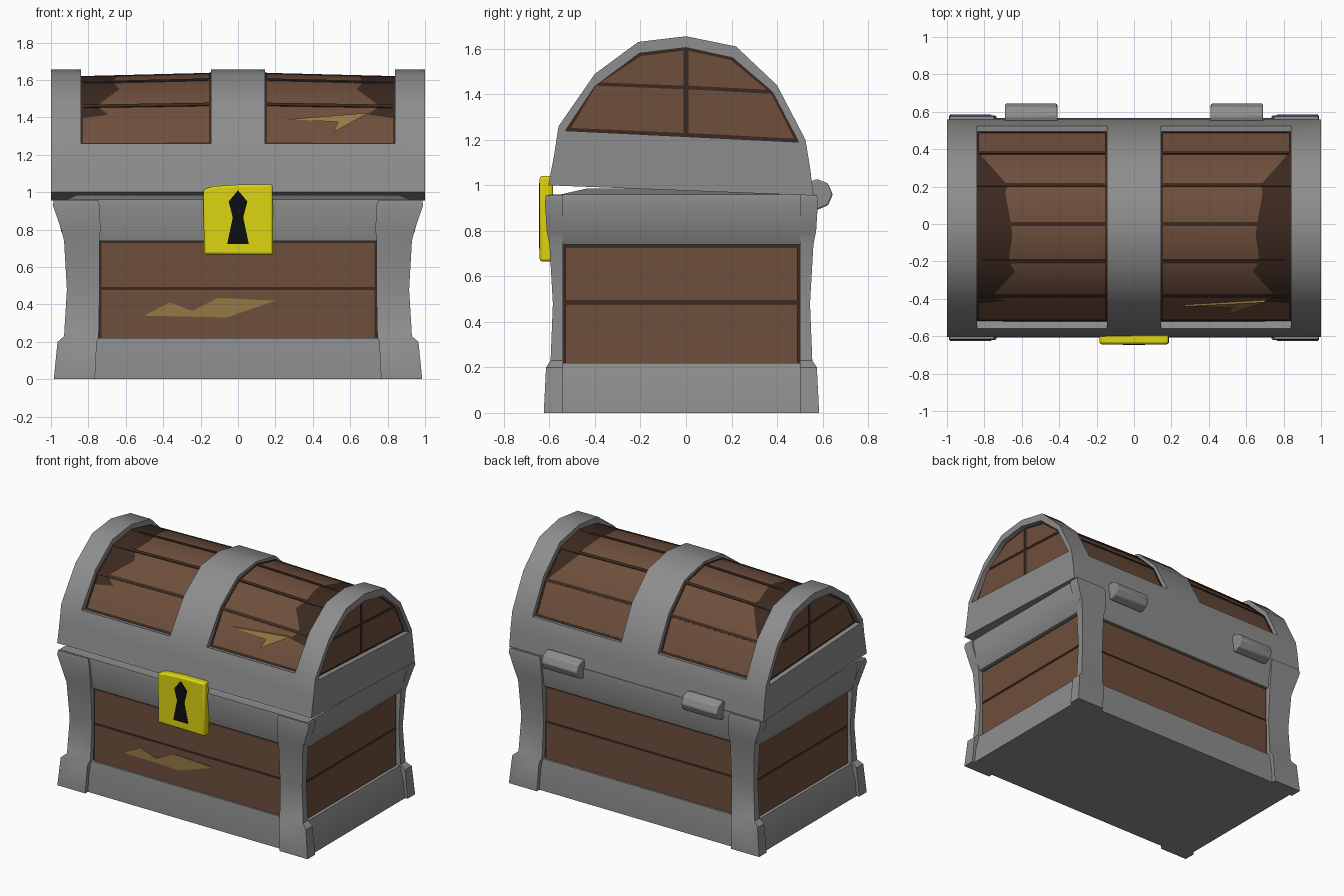
import bpy, bmesh, math
from mathutils import Vector

if "Cube" in bpy.data.objects:
    bpy.data.objects.remove(bpy.data.objects["Cube"])

Y0 = -0.02  # centre line of the body in depth


def material(name, colour):
    m = bpy.data.materials.new(name)
    m.diffuse_color = (*colour, 1)
    m.use_nodes = True
    m.node_tree.nodes["Principled BSDF"].inputs["Base Color"].default_value = m.diffuse_color
    return m


METAL = material("grey_metal", (0.27, 0.27, 0.27))
WOOD = material("wood", (0.155, 0.077, 0.045))
SEAM = material("dark_wood", (0.045, 0.022, 0.014))
GOLD = material("brass", (0.72, 0.66, 0.005))
CHIP = material("bare_wood", (0.30, 0.19, 0.06))
BLACK = material("keyhole_black", (0.004, 0.004, 0.006))


def finish(name, bm, mats, mirror="", loc=(0, 0, 0), bevel=0):
    """Turn a bmesh into a smooth-shaded object with optional bevel and mirror."""
    bmesh.ops.recalc_face_normals(bm, faces=bm.faces)
    me = bpy.data.meshes.new(name)
    bm.to_mesh(me)
    bm.free()
    ob = bpy.data.objects.new(name, me)
    ob.location = loc
    bpy.context.collection.objects.link(ob)
    for m in mats:
        me.materials.append(m)
    bpy.ops.object.select_all(action='DESELECT')
    ob.select_set(True)
    bpy.context.view_layer.objects.active = ob
    bpy.ops.object.shade_smooth_by_angle(angle=math.radians(40))
    if bevel:
        b = ob.modifiers.new("bevel", 'BEVEL')
        b.width = bevel
        b.segments = 2
    if mirror:
        m = ob.modifiers.new("mirror", 'MIRROR')
        m.use_axis = ("x" in mirror, "y" in mirror, False)
        m.use_mirror_merge = False


def loft(name, rings, mat=METAL, **kw):
    """Skin equal-sized rings of points into a closed solid."""
    bm = bmesh.new()
    rows = [[bm.verts.new(p) for p in ring] for ring in rings]
    n = len(rows[0])
    for a, b in zip(rows, rows[1:]):
        for i in range(n):
            j = (i + 1) % n
            bm.faces.new((a[i], a[j], b[j], b[i]))
    bm.faces.new(rows[0])
    bm.faces.new(rows[-1])
    finish(name, bm, [mat], **kw)


def prism_x(name, yz, x0, x1, mat=METAL, **kw):
    loft(name, [[(x, y, z) for y, z in yz] for x in (x0, x1)], mat, **kw)


def prism_y(name, xz, y0, y1, mat=METAL, **kw):
    loft(name, [[(x, y, z) for x, z in xz] for y in (y0, y1)], mat, **kw)


def rect(a0, a1, b0, b1):
    return [(a0, b0), (a1, b0), (a1, b1), (a0, b1)]


def tapered(name, levels, mat=METAL):
    """Stack of centred rectangles: (z, half width, half depth)."""
    loft(name, [[(x, y, z) for x, y in rect(-w, w, -d, d)] for z, w, d in levels], mat, loc=(0, Y0, 0))


# Body: dark core, base strip, flared rim, inner tray
tapered("body_core", [(0.02, 0.895, 0.54), (0.95, 0.895, 0.54)], SEAM)
tapered("base_band", [(0, 0.965, 0.575), (0.1, 0.955, 0.573), (0.22, 0.925, 0.56)])
tapered("rim_band", [(0.74, 0.92, 0.56), (0.79, 0.945, 0.572), (0.93, 0.975, 0.588), (0.96, 0.97, 0.585)])
tapered("inner_tray", [(0.95, 0.92, 0.53), (0.96, 0.92, 0.53), (0.985, 0.86, 0.42)])

# Planks on the body walls
for i, (lo, hi) in enumerate(((0.22, 0.478), (0.492, 0.728))):
    prism_y(f"front_plank_{i}", rect(-0.73, 0.73, lo, hi), -0.546, -0.53, WOOD, mirror="y", loc=(0, Y0, 0))
    prism_x(f"side_plank_{i}", rect(-0.51, 0.51, lo, hi), 0.88, 0.902, WOOD, mirror="x", loc=(0, Y0, 0))

# Corner posts with flared feet and heads
post = [(0, 0.765, 0.985, 0.605), (0.2, 0.755, 0.965, 0.595), (0.23, 0.745, 0.93, 0.575),
        (0.48, 0.74, 0.915, 0.565), (0.74, 0.74, 0.93, 0.58), (0.8, 0.735, 0.945, 0.592),
        (0.93, 0.74, 0.99, 0.6), (0.958, 0.75, 0.985, 0.595)]
loft("corner_post", [[(x, y, z) for x, y in rect(a, b, 0.52, d)] for z, a, b, d in post],
     mirror="xy", loc=(0, Y0, 0))

# Lid profiles (y, z): metal outside, wood inside, gable opening
outer = [(-0.56, 1.26), (-0.4, 1.49), (-0.21, 1.63), (0, 1.655), (0.22, 1.61), (0.4, 1.44), (0.525, 1.2)]
inner = [(-0.515, 1.25), (-0.385, 1.46), (-0.2, 1.59), (0, 1.622), (0.21, 1.575), (0.38, 1.41), (0.49, 1.195)]
gable = [(-0.53, 1.24), (-0.4, 1.435), (-0.205, 1.58), (0, 1.605), (0.205, 1.56), (0.38, 1.41), (0.495, 1.19)]
profile = [(-0.605, 1.0), (-0.58, 1.13)] + outer + [(0.545, 1.08), (0.56, 0.955)]
columns = [-1, -0.84, -0.145, 0.145, 0.84, 1]

# Lid metal: one smooth shell with two windows and two open gables, backed with dark wood
bm = bmesh.new()


def face(*pts, mat=0):
    bm.faces.new([bm.verts.new(p) for p in pts]).material_index = mat


def strip(x0, a, x1, b, mat=0):
    """Quads between profile a at x0 and profile b at x1."""
    for i in range(len(a) - 1):
        face((x0, *a[i]), (x0, *a[i + 1]), (x1, *b[i + 1]), (x1, *b[i]), mat=mat)


for k, (x0, x1) in enumerate(zip(columns, columns[1:])):
    if k in (1, 3):
        strip(x0, profile[:3], x1, profile[:3])
        strip(x0, profile[-3:], x1, profile[-3:])
        strip(x0, inner, x1, inner, 1)
        for x in (x0, x1):
            strip(x, outer, x, inner)
        for e in (0, -1):
            strip(x0, [outer[e], inner[e]], x1, [outer[e], inner[e]])
    else:
        strip(x0, profile, x1, profile)
    strip(x0, [profile[0], profile[-1]], x1, [profile[0], profile[-1]])
for s in (-1, 1):
    strip(s, outer, s, gable)
    loop = gable + gable[:1]
    strip(s, loop, s * 0.965, loop)
    face(*[(s * 0.965, *p) for p in gable], mat=1)
    face(*[(s, *p) for p in profile[:3] + [gable[0], gable[-1]] + profile[-3:]])
bmesh.ops.remove_doubles(bm, verts=bm.verts, dist=0.0005)
finish("lid_metal", bm, [METAL, SEAM])


# Lid wood: smooth arched panel, a little higher toward the middle strap
def wood(i, x):
    y, z = inner[i]
    return Vector((x, y, z + 0.004 + (z - 1.2) * 0.06 * (0.5 - x)))


def tangent(i):
    a, b = inner[max(i - 1, 0)], inner[min(i + 1, len(inner) - 1)]
    return Vector((0, b[0] - a[0], b[1] - a[1])).normalized()


def normal(i):
    t = tangent(i)
    return Vector((0, -t.z, t.y))


X0, X1 = 0.14, 0.845
count = range(len(inner))
loft("lid_wood", [[wood(i, x) for i in count] for x in (X0, X1)], WOOD, mirror="x")
for i in count:
    t, n = tangent(i) * 0.01, normal(i) * 0.003
    loft(f"lid_seam_{i}", [[p - t - n, p + t - n, p + t + n, p - t + n] for p in (wood(i, X0), wood(i, X1))],
         SEAM, mirror="x")
for side, x in (("inner", 0.145), ("outer", 0.83)):
    loft("lid_edge_seam_" + side,
         [[wood(i, x), wood(i, x + 0.01), wood(i, x + 0.01) + normal(i) * 0.004, wood(i, x) + normal(i) * 0.004]
          for i in count], SEAM, mirror="x")

# Gable planks, four around a cross-shaped seam
quarters = {
    "lower_front": [(-0.505, 1.252), (-0.01, 1.23), (-0.01, 1.422), (-0.395, 1.438)],
    "lower_back": [(0.01, 1.23), (0.475, 1.205), (0.375, 1.402), (0.01, 1.422)],
    "upper_front": [(-0.375, 1.452), (-0.01, 1.438), (-0.01, 1.592), (-0.198, 1.568)],
    "upper_back": [(0.01, 1.438), (0.355, 1.42), (0.198, 1.55), (0.01, 1.592)],
}
for part, pts in quarters.items():
    prism_x("gable_plank_" + part, pts, 0.95, 0.971, WOOD, mirror="x")

# Hinges at the back
hinge = [(0.575 + 0.07 * math.cos(k * math.tau / 8), 0.96 + 0.068 * math.sin(k * math.tau / 8)) for k in range(8)]
prism_x("hinge", hinge, 0.41, 0.69, mirror="x", bevel=0.008)

# Lock plate and keyhole
lock = [(-0.185, 1.015), (-0.13, 1.032), (0.0, 1.04), (0.185, 1.042), (0.188, 0.665), (-0.182, 0.668)]
prism_y("lock_plate", lock, -0.643, -0.585, GOLD, bevel=0.012)
half = [(0.05, 0.95), (0.028, 0.865), (0.058, 0.722)]
prism_y("keyhole", [(0, 1.01)] + half + [(-x, z) for x, z in half[::-1]], -0.646, -0.63, BLACK)

# Worn chips in the wood
chip = [(-0.505, 0.34), (-0.365, 0.41), (-0.245, 0.365), (-0.105, 0.435), (0.2, 0.42), (-0.06, 0.33)]
prism_y("front_chip", chip, -0.57, -0.56, CHIP)
lid_chip = [(0.27, 1.39), (0.70, 1.425), (0.51, 1.32), (0.535, 1.375)]
slope = (inner[1][0] - inner[0][0]) / (inner[1][1] - inner[0][1])
loft("lid_chip", [[(x, inner[0][0] + (z - inner[0][1]) * slope - off, z) for x, z in lid_chip]
                  for off in (0.0, 0.012)], CHIP)
